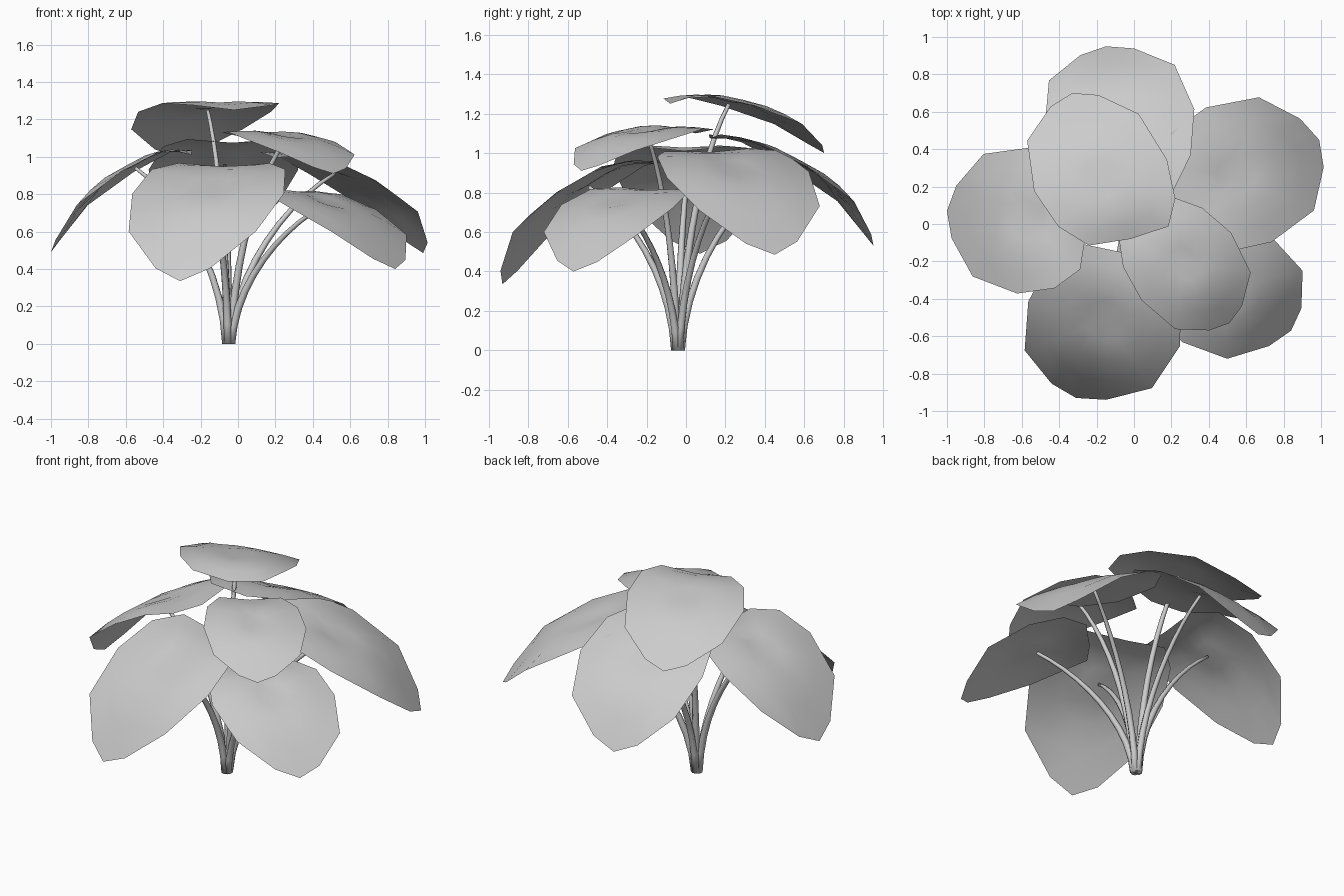
import bpy, bmesh, math
from mathutils import Vector

if "Cube" in bpy.data.objects:
    bpy.data.objects.remove(bpy.data.objects["Cube"])

ROOT = Vector((-0.05, -0.04, 0))
RINGS = 4
# half outline of one leaf, tip to inner notch: (along, across)
HALF = [(1, 0), (.91, .36), (.59, .84), (-.04, 1), (-.58, .88), (-.95, .60), (-1, 0)]
OUTLINE = HALF + [(u, -v) for u, v in HALF[-2:0:-1]]

# each leaf: inner edge, tip, one side, other side
LEAVES = {
    "top":         [(-.02, -.08, 1.275), (-.33, .70, 1.00), (-.54, .19, 1.235), (.17, .36, 1.235)],
    "back":        [(-.03, .12, 1.10), (-.15, .95, .53), (-.48, .53, .92), (.32, .63, .92)],
    "back_right":  [(.20, .10, 1.02), (.99, .45, .485), (.40, .63, .895), (.75, -.09, .865)],
    "left":        [(-.25, -.01, 1.035), (-1.0, .07, .49), (-.57, .41, .91), (-.64, -.37, .91)],
    "front":       [(-.07, -.15, .97), (-.31, -.93, .335), (-.57, -.43, .79), (.24, -.67, .79)],
    "front_upper": [(.05, .05, 1.125), (.51, -.53, .91), (.05, -.42, 1.09), (.53, -.06, 1.075)],
    "front_right": [(.22, -.14, .82), (.84, -.57, .40), (.27, -.64, .73), (.75, -.08, .71)],
}


def surface(points, u, v):
    """Curved leaf surface: u runs inner edge to tip, v side to side."""
    i, t, a, b = map(Vector, points)
    m = (a + b) / 2
    p = m + (t - i) * u / 2 + ((t + i) / 2 - m) * u * u + (b - a) * v / 2
    # fuller outer half, domed middle, dimple at the stem, notch at the inner edge
    p.z += .09 * (m.z - t.z) * max(0, math.sin(math.pi * u))
    p.z += .035 * max(0, 1 - v * v) * max(0, 1 - u * u)
    p.z -= .025 * math.exp(-((u + .15) ** 2 + v * v) / .06)
    p.z -= .025 * max(0, 1 - abs(v)) ** 2 * max(0, -u)
    return p


def make_object(name, bm):
    for f in bm.faces:
        f.smooth = True
    me = bpy.data.meshes.new(name)
    bm.to_mesh(me)
    bm.free()
    bpy.context.collection.objects.link(bpy.data.objects.new(name, me))


def add_leaf(name, points):
    bm = bmesh.new()
    count = len(OUTLINE)
    centre = bm.verts.new(surface(points, -.1, 0))
    previous = None
    for r in range(1, RINGS + 1):
        s = r / RINGS
        ring = [bm.verts.new(surface(points, -.1 + (u + .1) * s, v * s)) for u, v in OUTLINE]
        for k in range(count):
            n = (k + 1) % count
            if previous:
                bm.faces.new((previous[k], ring[k], ring[n], previous[n]))
            else:
                bm.faces.new((centre, ring[k], ring[n]))
        previous = ring
    bm.normal_update()
    if sum(f.normal.z for f in bm.faces) < 0:
        bmesh.ops.reverse_faces(bm, faces=bm.faces)
    make_object(name, bm)


def add_stem(name, points):
    # tapered tube along a cubic path from the root to under the leaf
    end = surface(points, -.15, 0) - Vector((0, 0, .012))
    out = Vector((end.x - ROOT.x, end.y - ROOT.y, 0))
    start = ROOT + out.normalized() * 0.014
    h1 = start + Vector((0, 0, end.z * .45)) + out * .05
    h2 = end - out * .45 - Vector((0, 0, end.z * .17))
    across = Vector((-out.y, out.x, 0)).normalized()
    bm = bmesh.new()
    n, sides, previous = 10, 6, None
    for j in range(n + 1):
        t = j / n
        s = 1 - t
        p = start * s**3 + h1 * 3 * s * s * t + h2 * 3 * s * t * t + end * t**3
        d = (h1 - start) * s * s + (h2 - h1) * 2 * s * t + (end - h2) * t * t
        up = d.cross(across).normalized()
        r = 0.023 * s + 0.010 * t
        ring = [bm.verts.new(p + (across * math.cos(math.tau * k / sides) + up * math.sin(math.tau * k / sides)) * r)
                for k in range(sides)]
        if previous:
            for k in range(sides):
                m = (k + 1) % sides
                bm.faces.new((previous[k], previous[m], ring[m], ring[k]))
        else:
            bm.faces.new(ring[::-1])
        previous = ring
    bm.faces.new(previous)
    bmesh.ops.recalc_face_normals(bm, faces=bm.faces)
    for v in bm.verts:
        v.co.z = max(v.co.z, 0)
    make_object(name, bm)


for key, pts in LEAVES.items():
    add_leaf(key + "_leaf", pts)
    add_stem(key + "_stem", pts)
